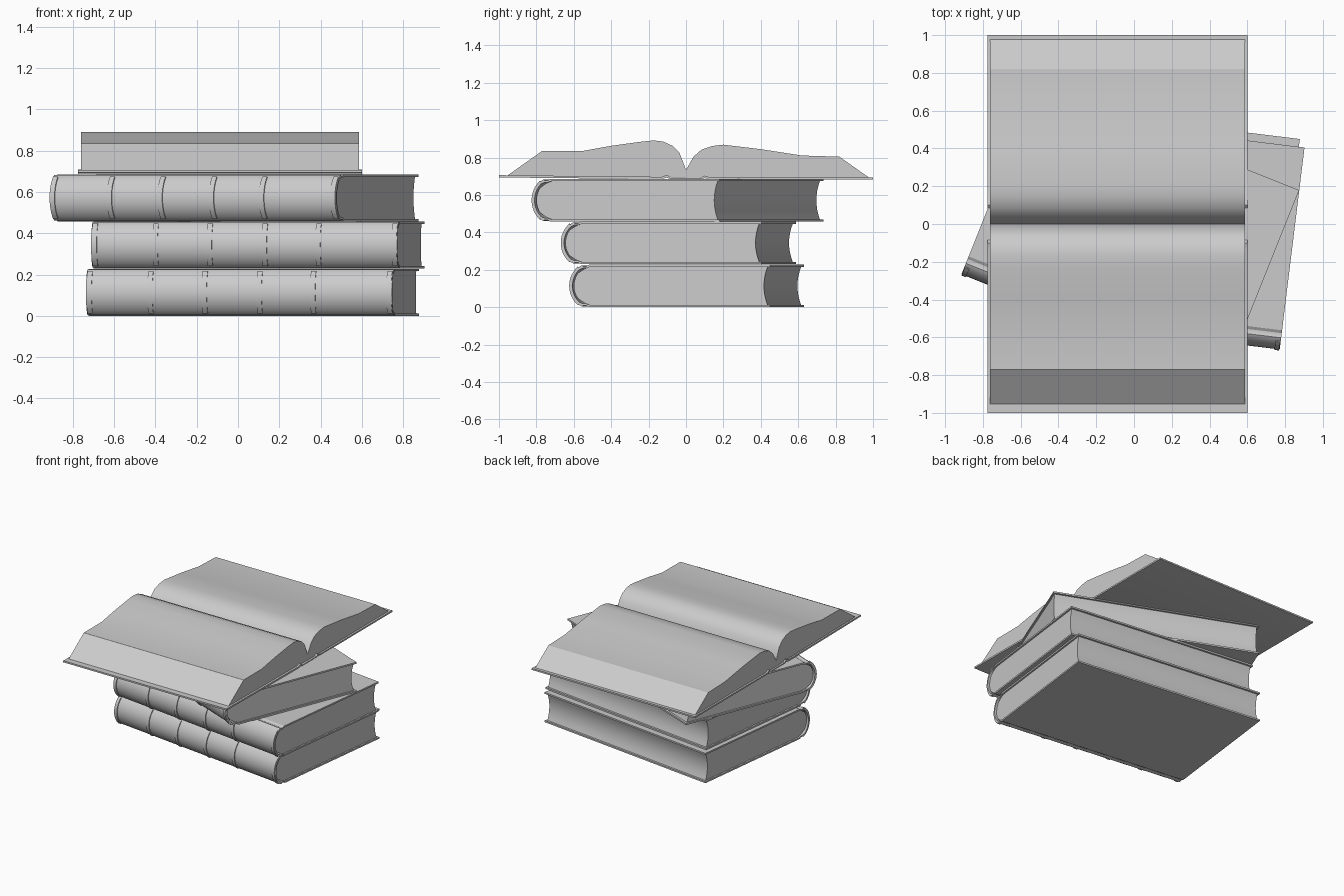
import bpy, bmesh
from math import radians, sin, cos

if "Cube" in bpy.data.objects:
    bpy.data.objects.remove(bpy.data.objects["Cube"])

H, L, D = 0.228, 1.495, 1.08     # closed book thickness, length, depth
T = 0.012                        # cover thickness


def extrude(name, pts, x0, x1, loc=(0, 0, 0), rot=0):
    """Extrude a closed (y, z) profile along x."""
    bm = bmesh.new()
    a = [bm.verts.new((x0, y, z)) for y, z in pts]
    b = [bm.verts.new((x1, y, z)) for y, z in pts]
    n = len(pts)
    for i in range(n):
        j = (i + 1) % n
        bm.faces.new((a[i], a[j], b[j], b[i]))
    caps = [bm.faces.new(a), bm.faces.new(b[::-1])]
    bmesh.ops.recalc_face_normals(bm, faces=bm.faces)
    bmesh.ops.triangulate(bm, faces=caps)
    me = bpy.data.meshes.new(name)
    bm.to_mesh(me)
    bm.free()
    ob = bpy.data.objects.new(name, me)
    bpy.context.collection.objects.link(ob)
    ob.location = loc
    ob.rotation_euler = (0, 0, radians(rot))
    bpy.ops.object.select_all(action='DESELECT')
    ob.select_set(True)
    bpy.context.view_layer.objects.active = ob
    bpy.ops.object.shade_smooth_by_angle(angle=radians(30))
    return ob


def arc(r, half=52, n=12):
    """Rounded spine, top to bottom, bulging toward -y."""
    out = []
    for i in range(n + 1):
        t = radians(half - 2 * half * i / n)
        out.append((-0.405 - r * cos(t), H / 2 + r * sin(t)))
    return out


def both(pts):
    """Mirror a top-board profile to the bottom board."""
    return [(y, H - z) for y, z in reversed(pts)]


def closed_book(name, x, y, z, rot):
    place = dict(loc=(x, y, z), rot=rot)
    # hard cover: boards, hinge grooves and rounded spine in one C profile
    top_out = [(D / 2, H), (-0.435, H), (-0.45, H - 0.009), (-0.465, H - 0.009), (-0.475, H - 0.004)]
    top_in = [(D / 2, H - T), (-0.43, H - T), (-0.45, H - 0.019), (-0.468, H - 0.019)]
    outer = top_out + arc(0.132) + both(top_out)
    inner = top_in + arc(0.120, 46) + both(top_in)
    extrude(name + "_cover", outer + inner[::-1], -L / 2, L / 2, **place)
    # page block with rounded back and hollow fore edge
    zt, zb, n = H - T, T, 8
    fore = []
    for i in range(n + 1):
        s = -1 + 2 * i / n
        fore.append((D / 2 - 0.035 + 0.02 * s * s, H / 2 + s * (zt - zb) / 2))
    pages = [(-0.43, zt), (-0.46, H - 0.022)] + arc(0.114, 44)[1:-1] + [(-0.46, 0.022), (-0.43, zb)] + fore
    extrude(name + "_pages", pages, -L / 2 + 0.012, L / 2 - 0.012, **place)
    # raised bands across the spine
    band = arc(0.138, 48) + arc(0.126, 48)[::-1]
    for i, u in enumerate((-0.732, -0.435, -0.17, 0.098, 0.36, 0.732)):
        extrude(f"{name}_spine_band_{i}", band, u - 0.0125, u + 0.0125, **place)


closed_book("bottom_book", 0.07, 0.005, 0.0, -7)
closed_book("middle_book", 0.095, -0.04, 0.23, -7)
closed_book("upper_book", -0.02, -0.045, 0.458, -21.8)

# open book: cover with slightly lifted left board and a hinge at the spine
cover_top = [(-1, 0.706), (-0.13, 0.697), (-0.10, 0.708), (-0.085, 0.692), (0.085, 0.692),
             (0.10, 0.704), (0.13, 0.693), (1, 0.694)]
cover_bottom = [(1, 0.682), (0.13, 0.682), (0.1, 0.691), (0.085, 0.682), (-0.085, 0.682),
                (-0.10, 0.694), (-0.13, 0.685), (-1, 0.694)]
extrude("open_book_cover", cover_top + cover_bottom, -0.775, 0.602)

# open pages, fanned at both fore edges
left = [(-0.955, 0.704), (-0.77, 0.835), (-0.55, 0.836), (-0.40, 0.863), (-0.24, 0.885),
        (-0.17, 0.892), (-0.12, 0.885), (-0.07, 0.862), (-0.035, 0.825), (-0.015, 0.775),
        (0, 0.735), (0, 0.692), (-0.08, 0.694), (-0.10, 0.706), (-0.13, 0.697)]
right = [(0.98, 0.692), (0.82, 0.805), (0.62, 0.811), (0.40, 0.845), (0.20, 0.869),
         (0.14, 0.862), (0.085, 0.844), (0.04, 0.805), (0.018, 0.765), (0, 0.735),
         (0, 0.692), (0.08, 0.692), (0.10, 0.702), (0.13, 0.692)]
extrude("open_book_left_pages", left, -0.762, 0.587)
extrude("open_book_right_pages", right, -0.762, 0.587)
